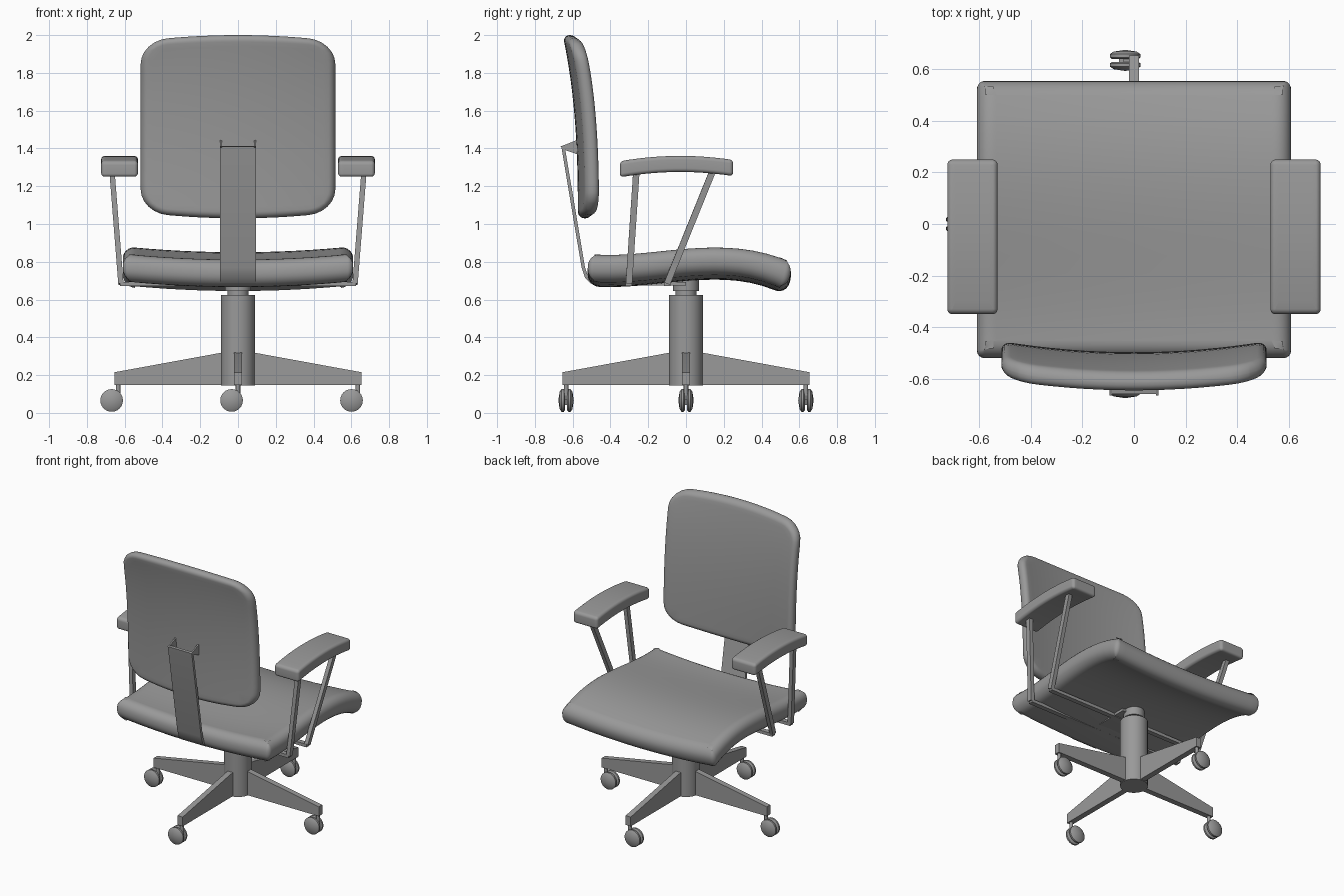
import bpy, bmesh, math
from mathutils import Vector, Matrix

if "Cube" in bpy.data.objects:
    bpy.data.objects.remove(bpy.data.objects["Cube"], do_unlink=True)

GREY = (0.32, 0.32, 0.32, 1)
grey = bpy.data.materials.new("plain grey")
grey.use_nodes = True
grey.diffuse_color = GREY
grey.node_tree.nodes["Principled BSDF"].inputs["Base Color"].default_value = GREY


def finish(name, bm, angle=40):
    bmesh.ops.recalc_face_normals(bm, faces=bm.faces)
    mesh = bpy.data.meshes.new(name)
    bm.to_mesh(mesh)
    bm.free()
    mesh.materials.append(grey)
    ob = bpy.data.objects.new(name, mesh)
    bpy.context.collection.objects.link(ob)
    bpy.ops.object.select_all(action="DESELECT")
    ob.select_set(True)
    bpy.context.view_layer.objects.active = ob
    bpy.ops.object.shade_smooth_by_angle(angle=math.radians(angle))
    return ob


def cushion(name, size, thin, corner, edge, warp, cuts=16):
    """Rounded slab, thin along one axis, sliced and then bent by warp."""
    bm = bmesh.new()
    bmesh.ops.create_cube(bm, size=1, matrix=Matrix.Diagonal((*size, 1)))
    posts = [e for e in bm.edges
             if abs((e.verts[0].co - e.verts[1].co).normalized()[thin]) > 0.9]
    bmesh.ops.bevel(bm, geom=posts, offset=corner, segments=6, profile=0.5, affect="EDGES")
    rims = [e for e in bm.edges
            if abs(e.verts[0].co[thin] - e.verts[1].co[thin]) < 1e-4]
    bmesh.ops.bevel(bm, geom=rims, offset=edge, segments=6, profile=0.5, affect="EDGES")
    for axis in {0, 1, 2} - {thin}:
        normal = Vector([float(i == axis) for i in range(3)])
        for i in range(1, cuts):
            bmesh.ops.bisect_plane(bm, geom=bm.verts[:] + bm.edges[:] + bm.faces[:],
                                   plane_co=normal * size[axis] * (i / cuts - 0.5),
                                   plane_no=normal, dist=1e-4)
    for v in bm.verts:
        v.co = warp(*v.co)
    return finish(name, bm, 50)


def lathe(name, profile, centre, axis="Z", steps=32):
    """Spin a (radius, height) profile around an axis through centre."""
    bm = bmesh.new()
    verts = [bm.verts.new((r, 0, h)) for r, h in profile]
    edges = [bm.edges.new(p) for p in zip(verts, verts[1:])]
    bmesh.ops.spin(bm, geom=verts + edges, cent=(0, 0, 0), axis=(0, 0, 1),
                   angle=math.tau, steps=steps)
    bmesh.ops.remove_doubles(bm, verts=bm.verts, dist=1e-4)
    turn = Matrix.Rotation(math.radians(-90), 4, "X") if axis == "Y" else Matrix()
    bm.transform(Matrix.Translation(centre) @ turn)
    return finish(name, bm)


def extrude(name, outline, x0, x1):
    """Prism from a (y, z) outline between two x positions."""
    bm = bmesh.new()
    face = bm.faces.new([bm.verts.new((x0, y, z)) for y, z in outline])
    new = bmesh.ops.extrude_face_region(bm, geom=[face])["geom"]
    bmesh.ops.translate(bm, vec=(x1 - x0, 0, 0),
                        verts=[g for g in new if isinstance(g, bmesh.types.BMVert)])
    return finish(name, bm, 30)


def ribbon(path, thick):
    """Outline of given thickness on the left of a (y, z) path."""
    pts = [Vector(p) for p in path]
    side = []
    for i, p in enumerate(pts):
        d = (pts[min(i + 1, len(pts) - 1)] - pts[max(i - 1, 0)]).normalized()
        side.append(p + Vector((-d.y, d.x)) * thick)
    return pts + side[::-1]


# Seat: domed toward the front edge, sides slightly raised
SEAT = [(-0.52, 0.768), (-0.2, 0.776), (0.15, 0.803), (0.52, 0.733)]


def seat_height(y):
    return sum(h * math.prod((y - b) / (a - b) for b, _ in SEAT if b != a) for a, h in SEAT)


def seat_warp(x, y, z):
    y += 0.015
    slope = (seat_height(y + 0.01) - seat_height(y - 0.01)) / 0.02
    return Vector((x, y - z * slope * 0.6, seat_height(y) - 0.025 + 0.03 * (x / 0.6) ** 2 + z))


cushion("seat", (1.22, 1.07, 0.145), 2, 0.03, 0.065, seat_warp)


# Backrest: leans back at the top and wraps forward at the sides
def back_warp(x, y, z):
    t = max(0, z / 0.97 + 0.5)
    bulge = 0.03 * (x / 0.5) ** 2 * (z / 0.48) ** 3
    return Vector((x, y - 0.535 - 0.08 * t ** 2.6 + 0.04 * (x / 0.5) ** 2,
                   1.515 + z - bulge))


cushion("backrest", (1.03, 0.97, 0.075)[:1] + (0.075, 0.97), 1, 0.14, 0.036, back_warp)

# Back support strap with a bracket at its top
strap = [(0.0, 0.675), (-0.46, 0.675), (-0.505, 0.685), (-0.535, 0.715),
         (-0.553, 0.77), (-0.66, 1.41)]
extrude("back_strap", ribbon(strap, -0.018), -0.095, 0.095)
for side, x in (("right", -0.095), ("left", 0.085)):
    extrude(side + "_back_bracket",
            [(-0.665, 1.41), (-0.55, 1.455), (-0.55, 1.36), (-0.635, 1.39)], x, x + 0.01)


# Armrests
def bar(name, a, b, w, h):
    """Square bar from a to b."""
    a, b = Vector(a), Vector(b)
    bm = bmesh.new()
    bmesh.ops.create_cube(bm, size=1, matrix=Matrix.Diagonal((w, h, (b - a).length, 1)))
    rot = (b - a).to_track_quat("Z", "Y").to_matrix().to_4x4()
    if abs((b - a).normalized().z) > 0.5:
        tilt = (b - a).normalized()
        across = Vector((0, 1, 0)).cross(tilt).normalized()
        rot = Matrix((across, tilt.cross(across), tilt)).transposed().to_4x4()
    bm.transform(Matrix.Translation((a + b) / 2) @ rot)
    return finish(name, bm)


for side, s in (("right", -1), ("left", 1)):
    def arm_warp(x, y, z, s=s):
        return Vector((x + s * 0.627, y - 0.05, 1.318 + z - 0.025 * ((y - 0.02) / 0.3) ** 2))

    cushion(side + "_armrest", (0.195, 0.6, 0.085), 2, 0.02, 0.02, arm_warp, 12)
    for place, top, low in (("rear", -0.262, -0.302), ("front", 0.145, -0.1)):
        bar(f"{side}_{place}_arm_post", (s * 0.668, top, 1.29), (s * 0.62, low, 0.685), 0.028, 0.034)

# Cross bars under the seat joining the arm posts
for place, y in (("rear", -0.302), ("front", -0.1)):
    bar(place + "_cross_bar", (-0.625, y, 0.682), (0.625, y, 0.682), 0.034, 0.022)

# Centre column
lathe("column", [(0, 0.145), (0.09, 0.145), (0.09, 0.625), (0, 0.625)], (0, 0, 0))
lathe("gas_lift", [(0, 0.62), (0.055, 0.62), (0.055, 0.645), (0.068, 0.645),
                   (0.068, 0.72), (0, 0.72)], (0, 0, 0))

# Four tapered legs, each with a twin wheel caster
wheel = [(0, 0.006), (0.052, 0.006), (0.06, 0.012), (0.06, 0.024), (0.045, 0.034), (0, 0.041)]
for i, place in enumerate(("back", "left", "front", "right")):
    leg = extrude(place + "_leg", [(0, 0.148), (0.655, 0.148), (0.655, 0.215), (0.08, 0.32), (0, 0.32)],
                  -0.02, 0.02)
    leg.data.transform(Matrix.Rotation(-i * math.pi / 2, 4, "Z"))
    x, y = 0.635 * math.sin(i * math.pi / 2), 0.635 * math.cos(i * math.pi / 2)
    lathe(place + "_caster_stem", [(0, 0.08), (0.012, 0.08), (0.012, 0.15), (0, 0.15)], (x, y, 0), steps=12)
    bar(place + "_caster_axle", (x - 0.034, y - 0.012, 0.066), (x - 0.034, y + 0.012, 0.066), 0.05, 0.05)
    bar(place + "_caster_arm", (x - 0.04, y, 0.085), (x + 0.012, y, 0.085), 0.016, 0.03)
    for j, sign in enumerate((-1, 1)):
        lathe(f"{place}_caster_wheel_{j + 1}", [(r, h * sign) for r, h in wheel],
              (x - 0.034, y, 0.066), "Y", 24)
